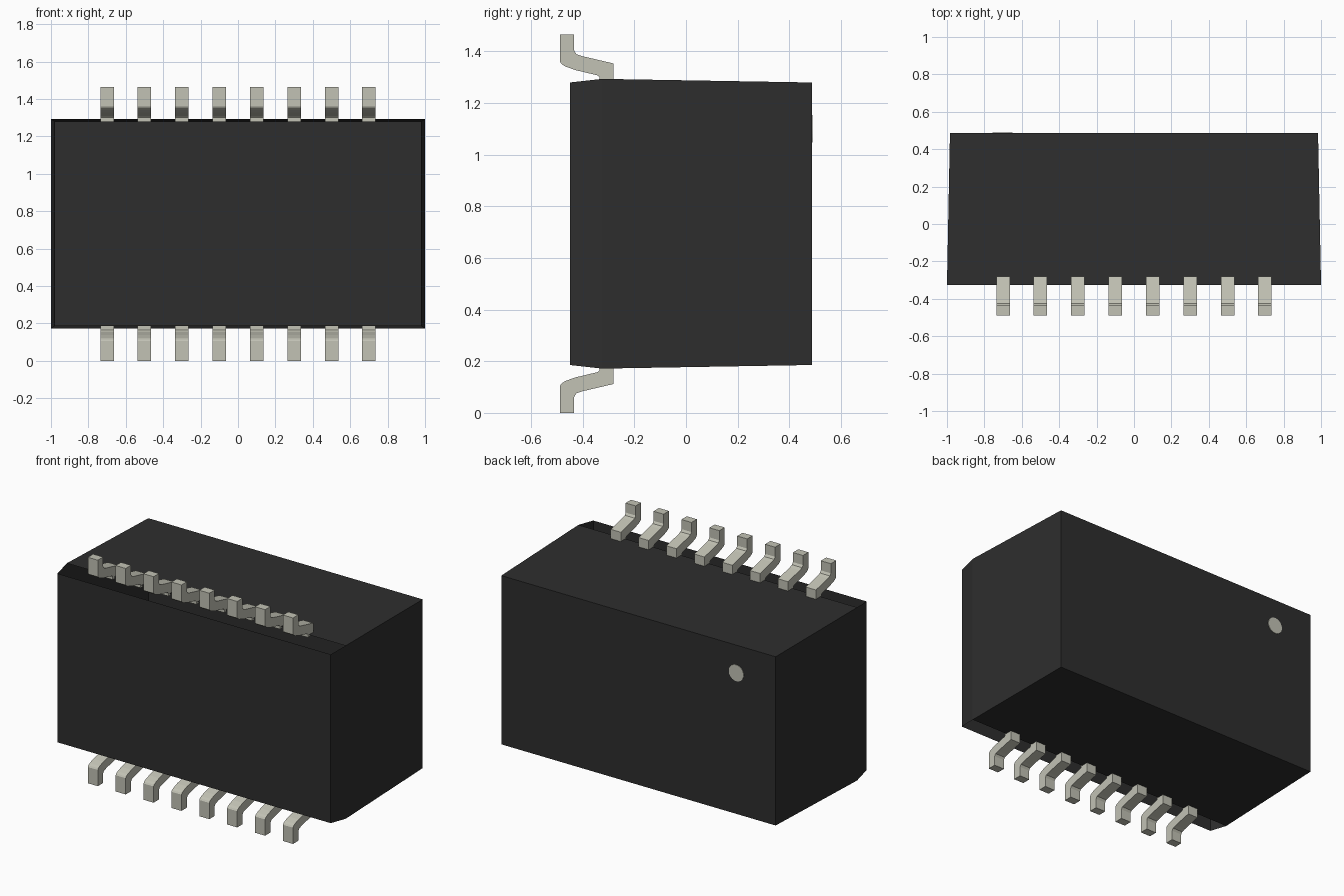
import bpy, bmesh, math
from mathutils import Matrix

cube = bpy.data.objects.get("Cube")
if cube:
    bpy.data.objects.remove(cube, do_unlink=True)


def material(name, rgb):
    m = bpy.data.materials.new(name)
    m.use_nodes = True
    m.diffuse_color = (*rgb, 1)
    m.node_tree.nodes["Principled BSDF"].inputs["Base Color"].default_value = (*rgb, 1)
    return m


BLACK = material("black plastic", (0.027, 0.027, 0.027))
METAL = material("pale metal", (0.54, 0.54, 0.46))
MID_Z = 0.7325


def finish(name, bm, mat):
    bmesh.ops.recalc_face_normals(bm, faces=bm.faces)
    mesh = bpy.data.meshes.new(name)
    bm.to_mesh(mesh)
    bm.free()
    mesh.materials.append(mat)
    ob = bpy.data.objects.new(name, mesh)
    bpy.context.collection.objects.link(ob)
    return ob


# Body: three rectangular sections from front to back (y, half width, half height)
sections = [(-0.45, 0.98, 0.547), (-0.325, 1.0, 0.561), (0.487, 0.984, 0.547)]
bm = bmesh.new()
rings = [[bm.verts.new((sx * hx, y, MID_Z + sz * hz))
          for sx, sz in ((-1, -1), (1, -1), (1, 1), (-1, 1))]
         for y, hx, hz in sections]
bm.faces.new(rings[0])
bm.faces.new(rings[2][::-1])
for k in range(2):
    a, b = rings[k], rings[k + 1]
    for i in range(4):
        # The bevel above and below the front panel is an open slot for the pins
        if k == 0 and i in (0, 2):
            continue
        j = (i + 1) % 4
        bm.faces.new((a[i], b[i], b[j], a[j]))
finish("body", bm, BLACK)

# Pins: bent strip profile (y, z), extruded along x and mirrored to the top
profile = [(-0.488, 0), (-0.488, 0.105), (-0.482, 0.114), (-0.468, 0.123),
           (-0.43, 0.137), (-0.342, 0.158), (-0.335, 0.165), (-0.335, 0.185),
           (-0.28, 0.185), (-0.28, 0.112), (-0.40, 0.084), (-0.424, 0.076),
           (-0.433, 0.062), (-0.433, 0)]
PIN_WIDTH = 0.072
for row, flip in (("bottom", False), ("top", True)):
    for n in range(8):
        x = -0.7 + 0.2 * n - PIN_WIDTH / 2
        bm = bmesh.new()
        face = bm.faces.new([bm.verts.new((x, y, 2 * MID_Z - z if flip else z))
                             for y, z in profile])
        ext = bmesh.ops.extrude_face_region(bm, geom=[face])
        moved = [v for v in ext["geom"] if isinstance(v, bmesh.types.BMVert)]
        bmesh.ops.translate(bm, verts=moved, vec=(PIN_WIDTH, 0, 0))
        finish(f"{row}_pin_{n + 1}", bm, METAL)

# Round marker on the back panel
bm = bmesh.new()
bmesh.ops.create_cone(bm, cap_ends=True, segments=32, radius1=0.053, radius2=0.053,
                      depth=0.006,
                      matrix=Matrix.Translation((-0.703, 0.487, 1.10))
                      @ Matrix.Rotation(math.pi / 2, 4, 'X'))
finish("marker_dot", bm, METAL)
